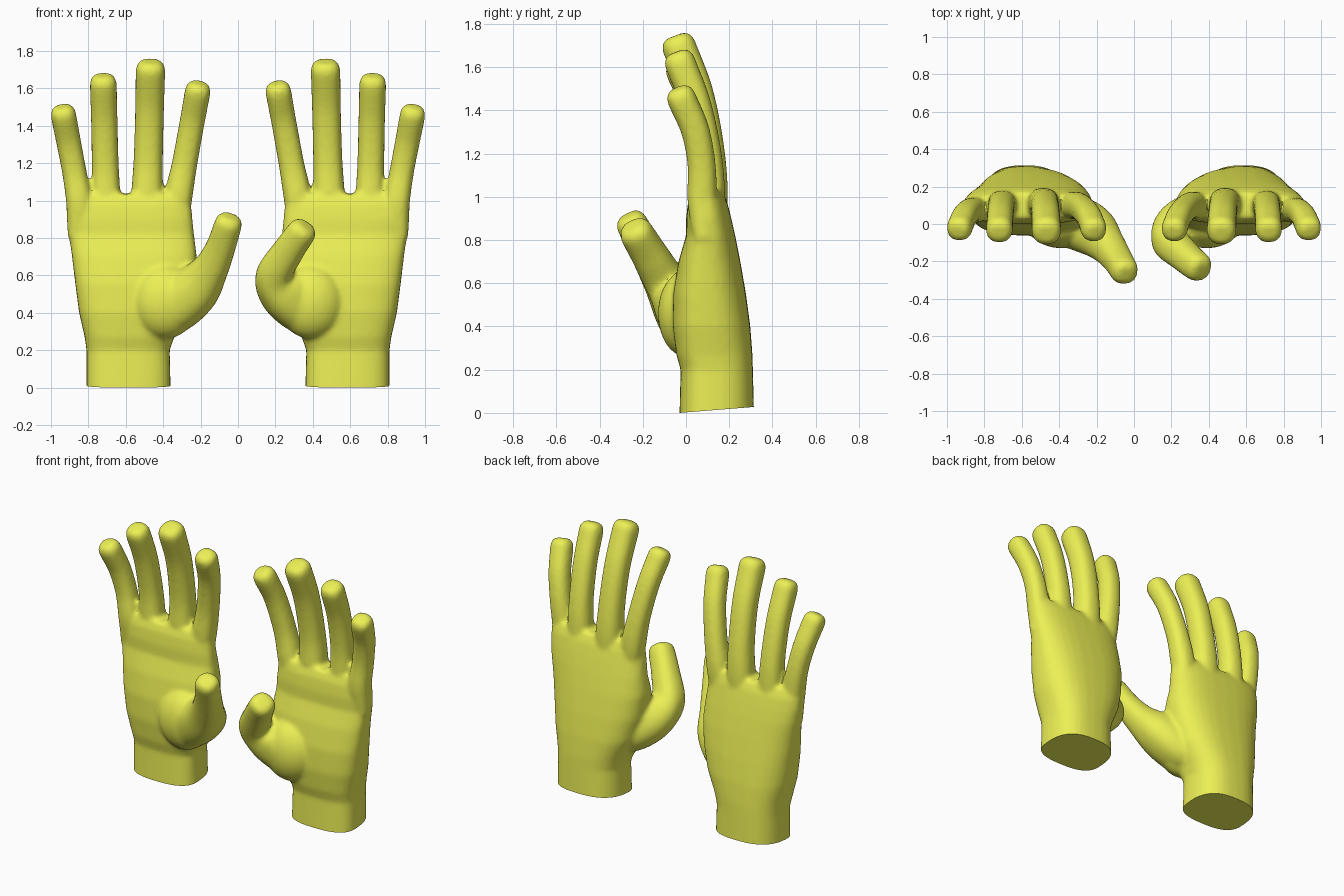
import bpy, bmesh, math
from mathutils import Vector

if "Cube" in bpy.data.objects:
    bpy.data.objects.remove(bpy.data.objects["Cube"])

mat = bpy.data.materials.new("yellow_rubber")
mat.diffuse_color = (0.84, 0.87, 0.09, 1)
mat.use_nodes = True
mat.node_tree.nodes["Principled BSDF"].inputs["Base Color"].default_value = mat.diffuse_color
SEG = 32


def sgnpow(v, e):
    return math.copysign(abs(v) ** e, v)


def skin(bm, rings):
    # joins rings of points into a closed solid
    vs = [[bm.verts.new(p) for p in r] for r in rings]
    for a, b in zip(vs, vs[1:]):
        for i in range(SEG):
            j = (i + 1) % SEG
            bm.faces.new((a[i], a[j], b[j], b[i]))
    bm.faces.new(vs[0][::-1])
    bm.faces.new(vs[-1])


def spline(pts, n=8):
    # Catmull-Rom through points of any dimension
    P = [Vector(p) for p in pts]
    P = [2 * P[0] - P[1]] + P + [2 * P[-1] - P[-2]]
    out = []
    for a, b, c, d in zip(P, P[1:], P[2:], P[3:]):
        for k in range(n):
            t = k / n
            out.append(0.5 * (2 * b + (c - a) * t + (2 * a - 5 * b + 4 * c - d) * t * t
                              + (3 * b - a - 3 * c + d) * t ** 3))
    return out + [P[-2]]


def tube(bm, pts):
    # digit: path of (x, y, z, radius) with a blunt rounded tip
    path = spline(pts)
    cen = [p.to_3d() for p in path]
    rad = [p[3] for p in path]
    end = (cen[-1] - cen[-2]).normalized()
    tip, r = cen[-1].copy(), rad[-1]
    for d, s in ((0.02, 0.98), (0.038, 0.9), (0.052, 0.74), (0.06, 0.5)):
        cen.append(tip + end * d)
        rad.append(r * s)
    rings = []
    for i, c in enumerate(cen):
        t = cen[min(i + 1, len(cen) - 1)] - cen[max(i - 1, 0)]
        side = Vector((0, 1, 0)).cross(t).normalized()
        up = t.cross(side).normalized()
        ring = []
        for k in range(SEG):
            a = 2 * math.pi * k / SEG
            ring.append(c + rad[i] * (side * sgnpow(math.cos(a), 0.85) + up * sgnpow(math.sin(a), 0.85)))
        rings.append(ring)
    skin(bm, rings)


# palm sections for the hand on +x: z, inner x, outer x, front y, back y
PALM = [(-0.08, .36, .81, -.03, .315), (0.0, .36, .81, -.03, .315), (.2, .365, .81, -.025, .31),
        (.27, .34, .82, -.045, .308), (.4, .275, .85, -.062, .298), (.55, .235, .87, -.06, .278),
        (.7, .22, .888, -.035, .252), (.82, .235, .905, .0, .228), (.9, .243, .917, .0, .21),
        (.98, .25, .918, .01, .19), (1.035, .265, .90, .03, .165)]

# fingers: x, y, z, radius
FINGERS = [
    [(.86, .085, .80, .05), (.85, .075, .98, .068), (.875, .072, 1.15, .065), (.905, .042, 1.31, .066), (.932, -.018, 1.45, .068)],
    [(.70, .11, .80, .06), (.705, .105, 1.0, .076), (.71, .093, 1.2, .072), (.715, .045, 1.43, .071), (.72, -.025, 1.615, .072)],
    [(.49, .11, .80, .06), (.487, .11, 1.0, .083), (.48, .10, 1.22, .078), (.473, .05, 1.48, .077), (.468, -.03, 1.69, .079)],
    [(.33, .10, .80, .05), (.32, .10, 1.0, .073), (.285, .09, 1.2, .068), (.245, .045, 1.42, .067), (.217, -.022, 1.575, .069)]]

# thumbs: the left one opens outward, the right one folds over the palm
OPEN_THUMB = [(.50, .08, .36, .11), (.36, .03, .42, .14), (.235, -.03, .52, .135),
              (.15, -.11, .63, .098), (.095, -.18, .745, .08), (.055, -.245, .865, .074)]
FOLDED_THUMB = [(.50, .08, .36, .11), (.36, .04, .42, .14), (.245, -.02, .51, .135),
                (.195, -.09, .60, .10), (.265, -.165, .725, .085), (.335, -.225, .825, .078)]


def hand(name, thumb, flip):
    bm = bmesh.new()
    # palm and wrist: domed back, flatter front
    rings = []
    for z, x0, x1, yf, yb in spline_rows(PALM):
        cx, hx = (x0 + x1) / 2, (x1 - x0) / 2
        cy = yf + 0.42 * (yb - yf)
        ring = []
        for k in range(SEG):
            a = 2 * math.pi * k / SEG
            s, c = math.sin(a), math.cos(a)
            e = 0.8 if s > 0 else 0.65
            h = yb - cy if s > 0 else cy - yf
            ring.append(Vector((cx + hx * sgnpow(c, 0.75), cy + h * sgnpow(s, e), z)))
        rings.append(ring)
    skin(bm, rings)
    for f in FINGERS + [thumb]:
        tube(bm, f)
    # muscle pad at the thumb base
    ball = bmesh.ops.create_uvsphere(bm, u_segments=32, v_segments=20, radius=1)["verts"]
    for v in ball:
        v.co = Vector((.39 + .18 * v.co.x, .0 + .13 * v.co.y, .46 + .20 * v.co.z))
    if flip:
        for v in bm.verts:
            v.co.x *= -1
    bmesh.ops.recalc_face_normals(bm, faces=bm.faces)
    me = bpy.data.meshes.new(name)
    bm.to_mesh(me)
    bm.free()
    ob = bpy.data.objects.new(name, me)
    bpy.context.collection.objects.link(ob)
    # blend the parts into one skin
    rm = ob.modifiers.new("blend", 'REMESH')
    rm.mode = 'VOXEL'
    rm.voxel_size = 0.013
    sm = ob.modifiers.new("soften", 'SMOOTH')
    sm.factor = 0.5
    sm.iterations = 8
    dg = bpy.context.evaluated_depsgraph_get()
    done = bpy.data.meshes.new_from_object(ob.evaluated_get(dg))
    ob.modifiers.clear()
    # clean, slightly tilted cut at the wrist
    bm = bmesh.new()
    bm.from_mesh(done)
    bmesh.ops.bisect_plane(bm, geom=bm.verts[:] + bm.edges[:] + bm.faces[:], plane_co=(0, -.03, 0),
                           plane_no=Vector((0, .08, -1)), clear_outer=True)
    bmesh.ops.holes_fill(bm, edges=[e for e in bm.edges if e.is_boundary], sides=0)
    bm.to_mesh(done)
    bm.free()
    ob.data = done
    done.materials.clear()
    done.materials.append(mat)
    bpy.ops.object.select_all(action='DESELECT')
    ob.select_set(True)
    bpy.context.view_layer.objects.active = ob
    bpy.ops.object.shade_smooth_by_angle(angle=math.radians(40))


def spline_rows(rows):
    # finer palm sections, linear blend of the listed ones
    out = []
    for a, b in zip(rows, rows[1:]):
        out += [[p + (q - p) * t for p, q in zip(a, b)] for t in (0, 0.5)]
    return out + [list(rows[-1])]


hand("left_hand", OPEN_THUMB, True)
hand("right_hand", FOLDED_THUMB, False)
